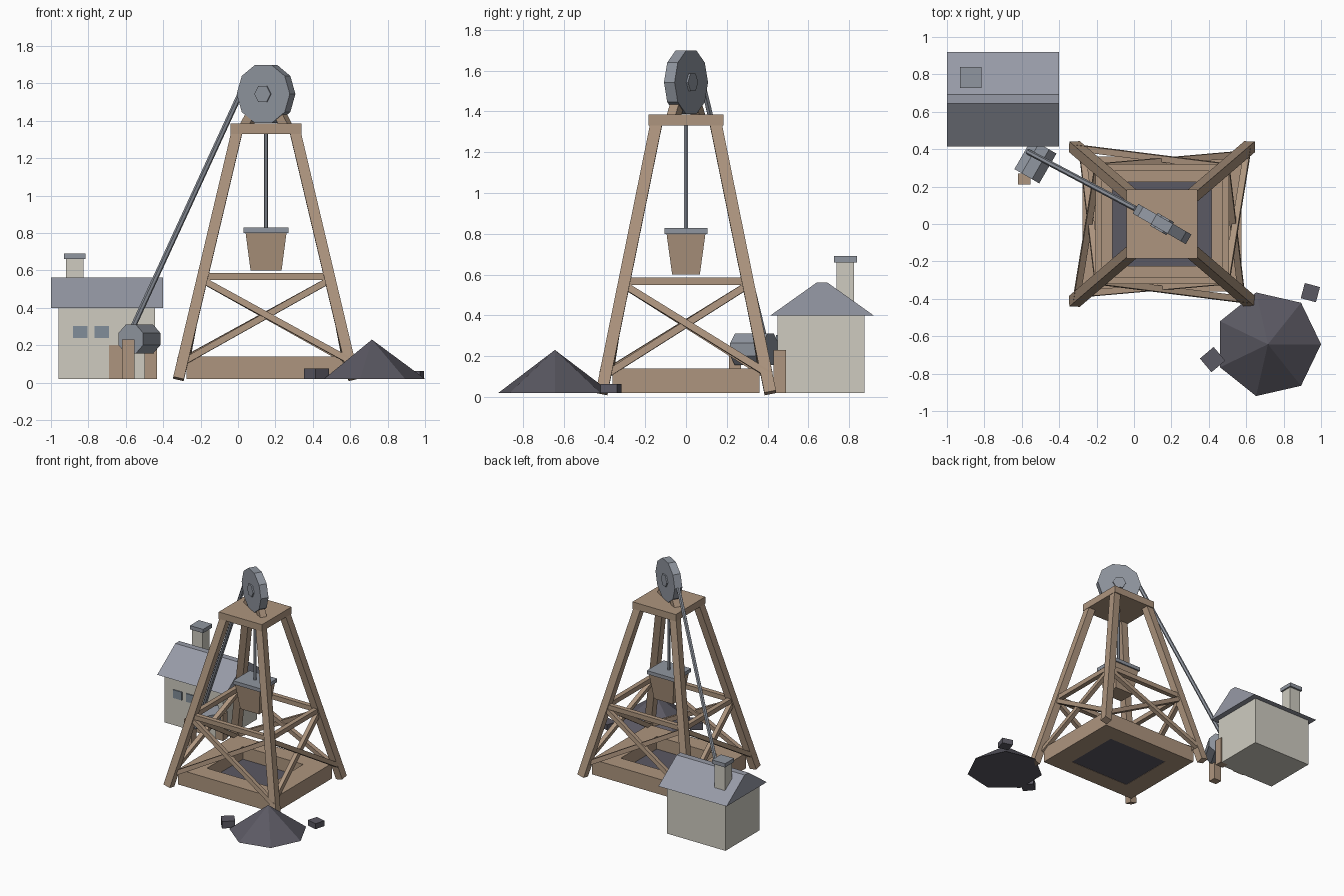
import bpy, bmesh, math
from mathutils import Vector, Matrix

if "Cube" in bpy.data.objects:
    bpy.data.objects.remove(bpy.data.objects["Cube"])


def material(name, rgb):
    m = bpy.data.materials.new(name)
    m.diffuse_color = (*rgb, 1)
    m.use_nodes = True
    m.node_tree.nodes["Principled BSDF"].inputs["Base Color"].default_value = m.diffuse_color
    return m


WOOD = material("wood", (0.42, 0.30, 0.21))
WALL = material("pale_plaster", (0.62, 0.60, 0.53))
ROOF = material("slate", (0.31, 0.325, 0.385))
METAL = material("grey_metal", (0.28, 0.305, 0.35))
GLASS = material("window_grey", (0.22, 0.27, 0.32))
COAL = material("coal", (0.105, 0.10, 0.125))


def loft(name, rings, mat, closed=False):
    """Join rings of points with quads; cap the ends unless closed."""
    bm = bmesh.new()
    loops = [[bm.verts.new(p) for p in r] for r in rings]
    n = len(loops[0])
    pairs = list(zip(loops, loops[1:]))
    if closed:
        pairs.append((loops[-1], loops[0]))
    else:
        bm.faces.new(loops[0][::-1])
        bm.faces.new(loops[-1])
    for a, b in pairs:
        for i in range(n):
            j = (i + 1) % n
            bm.faces.new((a[i], a[j], b[j], b[i]))
    bmesh.ops.remove_doubles(bm, verts=bm.verts, dist=1e-5)
    bmesh.ops.recalc_face_normals(bm, faces=bm.faces)
    me = bpy.data.meshes.new(name)
    bm.to_mesh(me)
    bm.free()
    me.materials.append(mat)
    ob = bpy.data.objects.new(name, me)
    bpy.context.collection.objects.link(ob)
    return ob


def rect(cx, cy, hx, hy, z, turn=0):
    rot = Matrix.Rotation(math.radians(turn), 2)
    pts = [rot @ Vector((sx * hx, sy * hy)) for sx, sy in ((-1, -1), (1, -1), (1, 1), (-1, 1))]
    return [(cx + p.x, cy + p.y, z) for p in pts]


def box(name, x0, x1, y0, y1, z0, z1, mat):
    c = ((x0 + x1) / 2, (y0 + y1) / 2, (x1 - x0) / 2, (y1 - y0) / 2)
    return loft(name, [rect(*c, z0), rect(*c, z1)], mat)


def rod(name, a, b, r, n, mat, side=None, phase=0):
    """Prism of n sides from a to b; side fixes the direction of the first corner."""
    a, b = Vector(a), Vector(b)
    w = (b - a).normalized()
    q = Vector((0, 0, 1)).rotation_difference(w)
    u = Vector(side) if side else q @ Vector((1, 0, 0))
    v = w.cross(u)
    t = [phase + 2 * math.pi * i / n for i in range(n)]
    ring = [u * math.cos(k) * r + v * math.sin(k) * r for k in t]
    return loft(name, [[a + p for p in ring], [b + p for p in ring]], mat)


def beam(name, a, b, size, side=None):
    return rod(name, a, b, size / math.sqrt(2), 4, WOOD, side, math.pi / 4)


CX = 0.15  # tower centre


# Tower legs
def leg_half(z):
    t = (z - 0.013) / 1.33
    return 0.47 - 0.315 * t, 0.415 - 0.27 * t


CORNERS = [(-1, -1), (1, -1), (1, 1), (-1, 1)]


def leg_point(corner, z, inset=0.0):
    hx, hy = leg_half(z)
    sx, sy = CORNERS[corner % 4]
    return Vector((CX + sx * (hx - inset), sy * (hy - inset), z))


for i in range(4):
    beam("tower_leg", leg_point(i, 0.02), leg_point(i, 1.345), 0.058)
    # Horizontal rail and cross braces on each side
    beam("side_rail", leg_point(i, 0.568), leg_point(i + 1, 0.568), 0.037)
    beam("brace_outer", leg_point(i + 1, 0.11, -0.012), leg_point(i, 0.55), 0.034)
    beam("brace_inner", leg_point(i, 0.12, 0.02), leg_point(i + 1, 0.55), 0.034)

# Top platform
box("top_platform", CX - 0.19, CX + 0.19, -0.185, 0.185, 1.33, 1.385, WOOD)

# Shaft curb and dark shaft floor
sections = []
for sx, sy in CORNERS:
    sections.append([(CX + sx * hx, sy * hy, z) for hx, hy, z in
                     ((0.425, 0.36, 0.02), (0.425, 0.36, 0.14),
                      (0.265, 0.225, 0.14), (0.265, 0.225, 0.02))])
loft("shaft_curb", sections, WOOD, closed=True)
box("shaft_floor", CX - 0.265, CX + 0.265, -0.225, 0.225, 0.022, 0.04, COAL)

# Pulley wheel, hub and struts, turned towards the winch
ang = math.radians(-30)
U = Vector((math.cos(ang), math.sin(ang), 0))
AX = Vector((-math.sin(ang), math.cos(ang), 0))
hub = Vector((CX, 0, 1.543))
rod("pulley_wheel", hub - AX * 0.03, hub + AX * 0.03, 0.164, 10, METAL, U)
rod("pulley_hub", hub - AX * 0.04, hub + AX * 0.04, 0.05, 6, METAL, U)
for s in (-1, 1):
    foot = Vector((CX, 0, 1.37)) + U * s * 0.125
    beam("pulley_strut", foot, hub + U * s * 0.02, 0.05, AX)

# Cables
rod("winch_cable", hub - U * 0.16, (-0.565, 0.385, 0.29), 0.015, 6, METAL)
rod("bucket_cable", (CX, 0, 0.82), (CX, 0, 1.34), 0.011, 6, METAL)

# Bucket
loft("bucket", [rect(CX, 0, 0.083, 0.068, 0.60), rect(CX, 0, 0.11, 0.096, 0.805)], WOOD)
loft("bucket_rim", [rect(CX, 0, 0.12, 0.106, 0.80), rect(CX, 0, 0.12, 0.106, 0.828)], METAL)

# Winch drum and posts
drum = Vector((-0.527, 0.335, 0.233))
rod("winch_drum", drum - AX * 0.092, drum + AX * 0.092, 0.083, 8, METAL, U, math.pi / 8)
for s in (-1, 1):
    x, y = -0.527 + s * 0.06, 0.35 + s * 0.11
    box("winch_post", x - 0.033, x + 0.033, y - 0.03, y + 0.03, 0.02, 0.23, WOOD)

# House
box("house_walls", -0.96, -0.445, 0.45, 0.876, 0.02, 0.402, WALL)
gable = [(0.415, 0.40), (0.92, 0.40), (0.692, 0.562), (0.643, 0.562)]
loft("house_roof", [[(x, y, z) for y, z in gable] for x in (-1.0, -0.402)], ROOF)
box("chimney", -0.92, -0.827, 0.738, 0.825, 0.45, 0.66, WALL)
box("chimney_cap", -0.931, -0.816, 0.727, 0.84, 0.66, 0.69, METAL)
box("door", -0.69, -0.59, 0.442, 0.451, 0.02, 0.20, WOOD)
for x in (-0.843, -0.728):
    box("window", x - 0.039, x + 0.039, 0.442, 0.451, 0.238, 0.303, GLASS)

# Coal heap and loose lumps
ring = [(math.cos(k * math.tau / 7) * 0.284, math.sin(k * math.tau / 7) * 0.284) for k in range(7)]
loft("coal_heap", [[(0.716 + x * s, -0.643 + y * s, z) for x, y in ring]
                   for s, z in ((1, 0.02), (0.00001, 0.23))], COAL)
for x, y, half, top, turn in ((0.42, -0.725, 0.048, 0.075, 40), (0.943, -0.367, 0.042, 0.063, -15)):
    loft("coal_lump", [rect(x, y, half, half, z, turn) for z in (0.02, top)], COAL)
